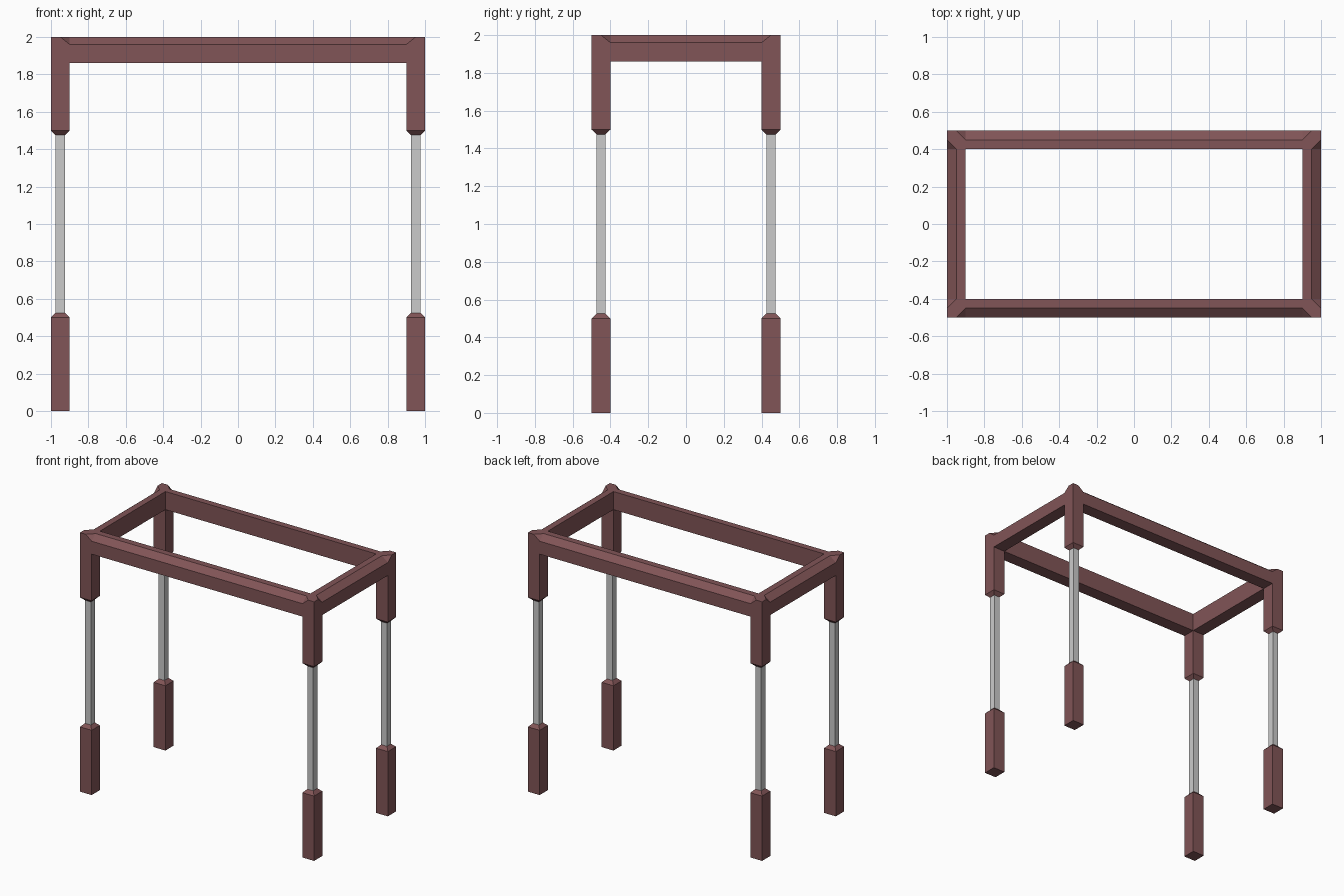
import bpy, bmesh
from mathutils import Vector

if "Cube" in bpy.data.objects:
    bpy.data.objects.remove(bpy.data.objects["Cube"])

paint = bpy.data.materials.new("red_brown_paint")
paint.diffuse_color = (0.22, 0.09, 0.095, 1)
paint.use_nodes = True
paint.node_tree.nodes["Principled BSDF"].inputs["Base Color"].default_value = paint.diffuse_color


def loft(name, rings, mirror, caps=True, mat=None, cuts=()):
    """Skin closed rings of points, trim with planes, mirror to the other sides."""
    bm = bmesh.new()
    loops = [[bm.verts.new(p) for p in r] for r in rings]
    n = len(loops[0])
    for a, b in zip(loops, loops[1:]):
        for i in range(n):
            j = (i + 1) % n
            bm.faces.new((a[i], a[j], b[j], b[i]))
    if caps:
        bm.faces.new(loops[0])
        bm.faces.new(loops[-1])
    bmesh.ops.recalc_face_normals(bm, faces=bm.faces[:])
    for p, q, r in cuts:
        p, q, r = Vector(p), Vector(q), Vector(r)
        no = (q - p).cross(r - p).normalized()
        if no.z < 0:
            no = -no
        bmesh.ops.bisect_plane(bm, geom=bm.verts[:] + bm.edges[:] + bm.faces[:],
                               plane_co=p, plane_no=no, clear_outer=True)
        bmesh.ops.holes_fill(bm, edges=[e for e in bm.edges if e.is_boundary])
    bmesh.ops.recalc_face_normals(bm, faces=bm.faces[:])
    me = bpy.data.meshes.new(name)
    bm.to_mesh(me)
    bm.free()
    ob = bpy.data.objects.new(name, me)
    bpy.context.collection.objects.link(ob)
    if mat:
        me.materials.append(mat)
    m = ob.modifiers.new("mirror", "MIRROR")
    m.use_axis = mirror
    m.use_mirror_merge = False
    return ob


def square(h, z):
    cx, cy = 0.95, 0.45
    return [(cx - h, cy - h, z), (cx + h, cy - h, z), (cx + h, cy + h, z), (cx - h, cy + h, z)]


four = (True, True, False)

# feet, rods and upper posts on all four corners
loft("foot_block", [square(0.05, 0), square(0.05, 0.5), square(0.025, 0.525)], four, mat=paint)
loft("leg_rod", [square(0.025, 0.52), square(0.025, 1.48)], four, caps=False)
loft("upper_post", [square(0.025, 1.475), square(0.05, 1.5), square(0.05, 2.0)], four, mat=paint,
     cuts=[((0.95, 0.5, 2), (0.9, 0.5, 1.96), (0.9, 0.45, 2)),
           ((1, 0.45, 2), (1, 0.4, 1.96), (0.95, 0.4, 2))])

# rails: inward offset and height, with the outer top edge bevelled
profile = [(0, 1.86), (0, 1.96), (0.05, 2.0), (0.1, 2.0), (0.1, 1.86)]
loft("long_rail", [[(x, 0.5 - d, z) for d, z in profile] for x in (-0.9, 0.9)],
     (False, True, False), caps=False, mat=paint)
loft("short_rail", [[(1 - d, y, z) for d, z in profile] for y in (-0.4, 0.4)],
     (True, False, False), caps=False, mat=paint)
